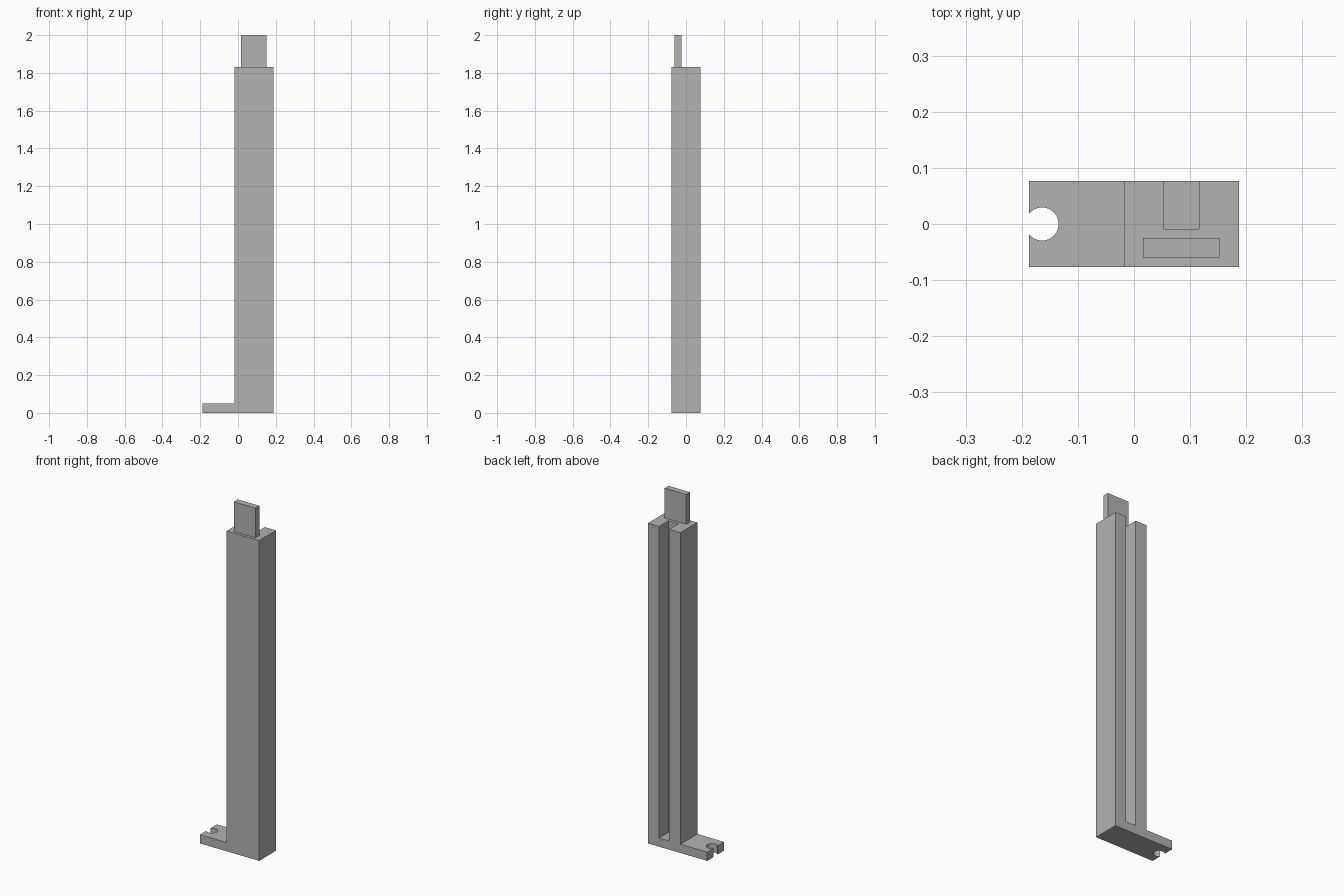
import bpy
import bmesh
import math

if "Cube" in bpy.data.objects:
    bpy.data.objects.remove(bpy.data.objects["Cube"], do_unlink=True)

HALF_X, HALF_Y = 0.187, 0.0765
FOOT_H, COLUMN_H, TOP = 0.05, 1.83, 2.0
COLUMN_X = -0.018

grey = bpy.data.materials.new("plain grey")
grey.use_nodes = True
colour = (0.45, 0.45, 0.45, 1)
grey.diffuse_color = colour
grey.node_tree.nodes["Principled BSDF"].inputs["Base Color"].default_value = colour


def extrude(name, outline, offset):
    """Solid made by sweeping a closed outline along an offset."""
    bm = bmesh.new()
    face = bm.faces.new([bm.verts.new(p) for p in outline])
    swept = bmesh.ops.extrude_face_region(bm, geom=[face], use_keep_orig=True)
    new = [v for v in swept["geom"] if isinstance(v, bmesh.types.BMVert)]
    bmesh.ops.translate(bm, verts=new, vec=offset)
    bmesh.ops.recalc_face_normals(bm, faces=bm.faces)
    mesh = bpy.data.meshes.new(name)
    bm.to_mesh(mesh)
    bm.free()
    mesh.materials.append(grey)
    obj = bpy.data.objects.new(name, mesh)
    bpy.context.collection.objects.link(obj)
    return obj


def block(name, x0, x1, y0, y1, z0, z1):
    outline = [(x0, y0, z0), (x1, y0, z0), (x1, y1, z0), (x0, y1, z0)]
    return extrude(name, outline, (0, 0, z1 - z0))


def cut(target, cutter):
    cutter.hide_render = True
    mod = target.modifiers.new("cut", "BOOLEAN")
    mod.operation = "DIFFERENCE"
    mod.solver = "EXACT"
    mod.object = cutter
    bpy.context.view_layer.objects.active = target
    bpy.ops.object.modifier_apply(modifier=mod.name)
    bpy.data.objects.remove(cutter, do_unlink=True)


# Column and foot as one L-shaped solid
profile = [(-HALF_X, 0), (HALF_X, 0), (HALF_X, COLUMN_H),
           (COLUMN_X, COLUMN_H), (COLUMN_X, FOOT_H), (-HALF_X, FOOT_H)]
column = extrude("column_with_foot", [(x, -HALF_Y, z) for x, z in profile],
                 (0, 2 * HALF_Y, 0))

# Long groove in the back, ending level with the foot
cut(column, block("groove_cutter", 0.053, 0.116, -0.009, 0.2, FOOT_H, TOP))

# Round hole breaking through the end of the foot
SIDES, RADIUS, HOLE_X = 48, 0.0295, -0.164
circle = [(HOLE_X + RADIUS * math.cos(math.tau * i / SIDES),
           RADIUS * math.sin(math.tau * i / SIDES), -0.1) for i in range(SIDES)]
cut(column, extrude("hole_cutter", circle, (0, 0, 0.3)))

# Thin tab standing on the column
tab = block("top_tab", 0.016, 0.152, -0.06, -0.025, COLUMN_H, TOP)

# Smooth hole wall, sharp edges elsewhere
bpy.ops.object.select_all(action="DESELECT")
column.select_set(True)
bpy.context.view_layer.objects.active = column
bpy.ops.object.shade_smooth_by_angle(angle=math.radians(30))
